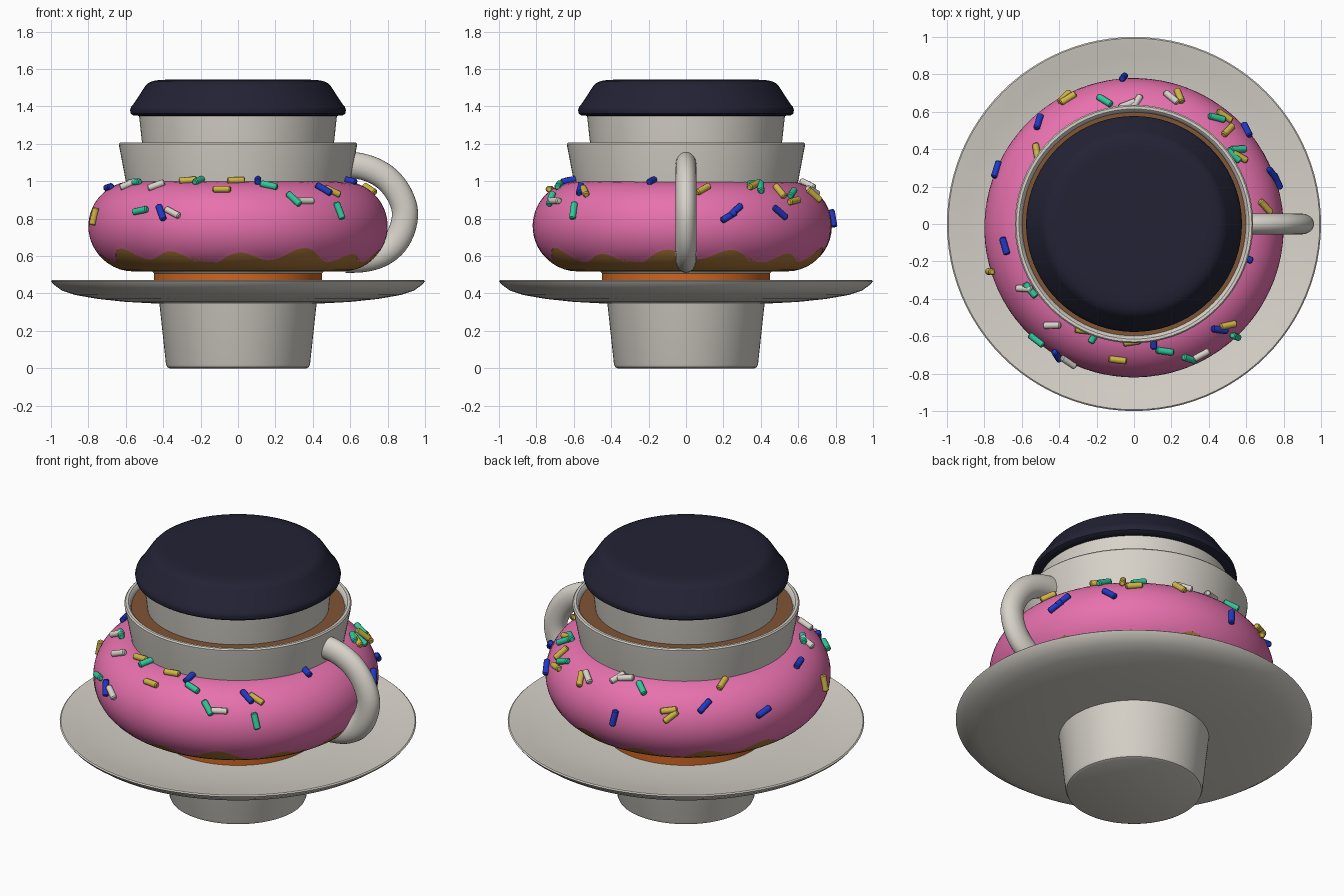
import bpy, bmesh, math
from mathutils import Vector, Matrix

if "Cube" in bpy.data.objects:
    bpy.data.objects.remove(bpy.data.objects["Cube"])


def material(name, rgb):
    m = bpy.data.materials.new(name)
    m.diffuse_color = (*rgb, 1)
    m.use_nodes = True
    m.node_tree.nodes["Principled BSDF"].inputs["Base Color"].default_value = m.diffuse_color
    return m


WHITE = material("warm white", (0.68, 0.65, 0.59))
NAVY = material("dark navy", (0.016, 0.016, 0.035))
PINK = material("pink icing", (0.80, 0.165, 0.42))
DOUGH = material("dough brown", (0.42, 0.19, 0.04))
ORANGE = material("burnt orange", (0.62, 0.13, 0.015))
COFFEE = material("coffee brown", (0.22, 0.09, 0.035))
YELLOW = material("yellow", (0.62, 0.46, 0.06))
GREEN = material("green", (0.03, 0.58, 0.33))
BLUE = material("blue", (0.015, 0.04, 0.55))


def finish(name, bm, mat, angle=35):
    bmesh.ops.remove_doubles(bm, verts=bm.verts, dist=1e-5)
    bmesh.ops.recalc_face_normals(bm, faces=bm.faces)
    me = bpy.data.meshes.new(name)
    bm.to_mesh(me)
    bm.free()
    ob = bpy.data.objects.new(name, me)
    me.materials.append(mat)
    bpy.context.collection.objects.link(ob)
    bpy.ops.object.select_all(action='DESELECT')
    ob.select_set(True)
    bpy.context.view_layer.objects.active = ob
    bpy.ops.object.shade_smooth_by_angle(angle=math.radians(angle))
    return ob


def skin(bm, rings, close_u=False):
    """Bridge closed rings of points with quads."""
    vs = [[bm.verts.new(p) for p in r] for r in rings]
    n = len(vs[0])
    for i in range(len(vs) if close_u else len(vs) - 1):
        a, b = vs[i], vs[(i + 1) % len(vs)]
        for j in range(n):
            k = (j + 1) % n
            bm.faces.new((a[j], a[k], b[k], b[j]))
    return vs


def lathe(name, profile, mat, seg=96):
    """Revolve (radius, height) points and cap both ends."""
    bm = bmesh.new()
    rings = [[(r * math.cos(2 * math.pi * i / seg), r * math.sin(2 * math.pi * i / seg), z)
              for i in range(seg)] for r, z in profile]
    vs = skin(bm, rings)
    bm.faces.new(vs[0])
    bm.faces.new(vs[-1])
    return finish(name, bm, mat)


# Takeaway cup running through the whole stack, and its lid
lathe("paper_cup", [(0.365, 0), (0.378, 0.006), (0.385, 0.02), (0.53, 1.36)], WHITE)
lathe("cup_lid", [(0.53, 1.35), (0.56, 1.352), (0.574, 1.362), (0.577, 1.38), (0.572, 1.398),
                  (0.557, 1.415), (0.497, 1.507), (0.48, 1.525), (0.455, 1.536),
                  (0.42, 1.542), (0.38, 1.543), (0.2, 1.543)], NAVY)

# Saucer
lathe("saucer", [(0.30, 0.345), (0.45, 0.347), (0.6, 0.355), (0.75, 0.371), (0.87, 0.392),
                 (0.94, 0.415), (0.985, 0.447), (1.0, 0.466), (0.993, 0.472), (0.98, 0.47),
                 (0.9, 0.45), (0.75, 0.425), (0.55, 0.405), (0.30, 0.40)], WHITE)

# Mug with orange foot and coffee inside
lathe("mug_foot", [(0.45, 0.39), (0.45, 0.508)], ORANGE)
lathe("mug", [(0.43, 0.505), (0.45, 0.508), (0.50, 0.56), (0.545, 0.72), (0.60, 1.0),
              (0.635, 1.185), (0.637, 1.2), (0.63, 1.208), (0.615, 1.208), (0.605, 1.2),
              (0.598, 1.18), (0.58, 1.1)], WHITE)
lathe("coffee", [(0.596, 1.16), (0.6, 1.178)], COFFEE)

# Mug handle: oval tube along a smooth path
path = [(0.55, 1.085), (0.63, 1.085), (0.72, 1.06), (0.80, 1.01), (0.862, 0.93), (0.893, 0.835),
        (0.875, 0.735), (0.825, 0.655), (0.75, 0.605), (0.66, 0.583), (0.55, 0.58)]
pts = [Vector((x, 0, z)) for x, z in path]
bm = bmesh.new()
rings = []
for i in range(len(pts) - 1):
    p = [pts[max(0, min(len(pts) - 1, i + d))] for d in (-1, 0, 1, 2)]
    for s in range(4):
        t = s / 4
        c = 0.5 * (2 * p[1] + (p[2] - p[0]) * t + (2 * p[0] - 5 * p[1] + 4 * p[2] - p[3]) * t * t
                   + (3 * p[1] - p[0] - 3 * p[2] + p[3]) * t ** 3)
        d = ((p[2] - p[0]).lerp(p[3] - p[1], t)).normalized()
        out = Vector((-d.z, 0, d.x))
        rings.append([c + out * 0.07 * math.cos(a) + Vector((0, 0.056 * math.sin(a), 0))
                      for a in (2 * math.pi * k / 24 for k in range(24))])
skin(bm, rings)
finish("mug_handle", bm, WHITE, 60)

# Doughnut ring
CY, R, CZ, RI = -0.02, 0.56, 0.76, 0.24


def torus_point(th, phi, r, cz=CZ):
    q = R + r * math.cos(phi)
    return Vector((q * math.cos(th), CY + q * math.sin(th), cz + r * math.sin(phi)))


bm = bmesh.new()
skin(bm, [[torus_point(2 * math.pi * i / 128, 2 * math.pi * j / 40, 0.233, 0.751)
           for j in range(40)] for i in range(128)], True)
finish("doughnut", bm, DOUGH, 60)

# Icing: upper shell with a dripping lower edge
bm = bmesh.new()
SEG, STEPS = 192, 28
rows = []
for j in range(STEPS + 2):
    row = []
    for i in range(SEG):
        th = 2 * math.pi * i / SEG
        edge = 0.597 + 0.03 * math.sin(13 * th + 3.1) + 0.017 * math.sin(5 * th + 1)
        low = math.asin((edge - CZ) / RI)
        phi = math.pi + (low - math.pi) * min(j, STEPS) / STEPS
        row.append(torus_point(th, phi, RI if j <= STEPS else 0.22))
    rows.append(row)
skin(bm, rows)
finish("icing", bm, PINK, 50)

# Sprinkles: azimuth, height, roll in degrees, grouped by colour
sprinkles = [
    ("yellow", YELLOW, [(197, 0.81, 85), (244, 0.995, 20), (263, 0.95, 0), (269, 0.995, 10),
                        (314, 0.94, -40), (9, 0.95, 40), (46, 0.94, 90), (51, 0.89, 10),
                        (71, 0.92, -60), (117, 0.88, 10), (118, 0.85, 40), (142, 0.98, 50),
                        (34, 0.97, 30)]),
    ("blue", BLUE, [(188, 0.96, 10), (239, 0.83, -60), (280, 0.995, 80), (310, 0.95, -55),
                    (345, 0.995, 80), (18, 0.81, 30), (21, 0.84, 40), (41, 0.83, -40),
                    (94, 0.80, 80), (132, 0.90, 45), (157, 0.83, 20)]),
    ("green", GREEN, [(211, 0.985, 10), (229, 0.84, 10), (250, 0.995, 80), (284, 0.97, -25),
                      (293, 0.90, -55), (313, 0.84, -80), (36, 0.98, 10), (37, 0.96, 60),
                      (53, 0.93, 30), (103, 0.96, -50)]),
    ("white", WHITE, [(209, 0.975, 60), (230, 0.97, 45), (244, 0.83, -25), (298, 0.89, 0),
                      (74, 0.94, -30), (89, 0.975, 60), (93, 0.98, 20)]),
]
for label, mat, items in sprinkles:
    bm = bmesh.new()
    for az, z, roll in items:
        th, ro = math.radians(az), math.radians(roll)
        phi = math.asin(min(1, (z - CZ) / RI))
        normal = Vector((math.cos(phi) * math.cos(th), math.cos(phi) * math.sin(th), math.sin(phi)))
        east = Vector((-math.sin(th), math.cos(th), 0))
        axis = east * math.cos(ro) + normal.cross(east) * math.sin(ro)
        rot = axis.to_track_quat('Z', 'Y').to_matrix().to_4x4()
        mtx = Matrix.Translation(torus_point(th, phi, RI + 0.01)) @ rot
        skin_rings = [[mtx @ Vector((r * math.cos(a), r * math.sin(a), h))
                       for a in (math.pi * k / 6 for k in range(12))]
                      for r, h in ((0.012, -0.048), (0.018, -0.042), (0.018, 0.042), (0.012, 0.048))]
        vs = skin(bm, skin_rings)
        bm.faces.new(vs[0])
        bm.faces.new(vs[-1])
    finish(label + "_sprinkles", bm, mat, 40)
